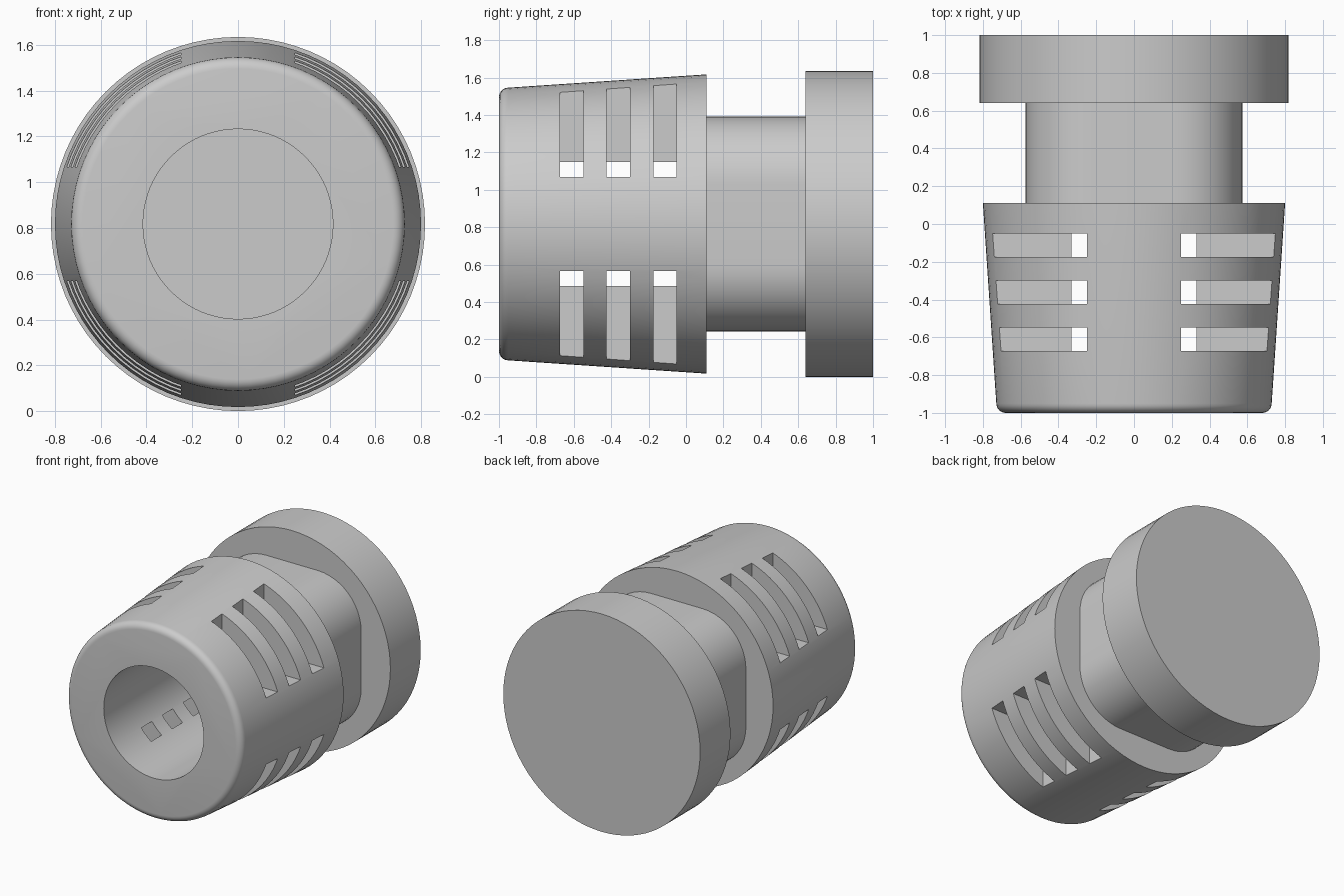
import bpy, bmesh
from math import sin, cos, pi, radians

if "Cube" in bpy.data.objects:
    bpy.data.objects.remove(bpy.data.objects["Cube"])

CZ = 0.8175   # height of the part's axis
SEG = 80


def circle(r):
    return [(r * cos(2 * pi * i / SEG), r * sin(2 * pi * i / SEG)) for i in range(SEG)]


def rounded_square(half, r, steps=12):
    pts = []
    for q in range(4):
        mid = pi / 4 + q * pi / 2
        cx = (half - r) * (1 if cos(mid) > 0 else -1)
        cz = (half - r) * (1 if sin(mid) > 0 else -1)
        for s in range(steps + 1):
            a = q * pi / 2 + s / steps * pi / 2
            pts.append((cx + r * cos(a), cz + r * sin(a)))
    return pts


def finish(name, bm):
    bmesh.ops.recalc_face_normals(bm, faces=bm.faces)
    me = bpy.data.meshes.new(name)
    bm.to_mesh(me)
    bm.free()
    ob = bpy.data.objects.new(name, me)
    bpy.context.collection.objects.link(ob)
    return ob


def loft(name, sections):
    """Skin a solid through (y, outline) sections along the axis."""
    bm = bmesh.new()
    rings = [[bm.verts.new((x, y, CZ + z)) for x, z in pts] for y, pts in sections]
    n = len(rings[0])
    for a, b in zip(rings, rings[1:]):
        for i in range(n):
            j = (i + 1) % n
            bm.faces.new((a[i], a[j], b[j], b[i]))
    bm.faces.new(rings[0])
    bm.faces.new(rings[-1])
    return finish(name, bm)


def boolean(target, tool, op):
    tool.hide_render = True
    mod = target.modifiers.new(op.lower(), 'BOOLEAN')
    mod.operation, mod.object, mod.solver = op, tool, 'EXACT'
    bpy.context.view_layer.objects.active = target
    bpy.ops.object.modifier_apply(modifier=mod.name)
    bpy.data.objects.remove(tool)


# Tapered sleeve with a rounded front rim
F = 0.05
rim = [(-1 + F - F * sin(t), 0.729 - F + F * cos(t))
       for t in [pi / 2 * k / 6 for k in range(6, -1, -1)]]
body = loft("plug_body", [(y, circle(r)) for y, r in rim + [(0.11, 0.80)]])

# Rounded-square neck, sunk into both neighbours
square = rounded_square(0.575, 0.36)
boolean(body, loft("neck", [(-0.02, square), (0.8, square)]), 'UNION')

# Rear flange disc
boolean(body, loft("flange", [(0.64, circle(CZ)), (1.0, circle(CZ))]), 'UNION')

# Blind bore from the front
boolean(body, loft("bore", [(-1.2, circle(0.415)), (0.62, circle(0.415))]), 'DIFFERENCE')

# Three slots in each of the four quadrants, opening into the bore
bm = bmesh.new()
for y in (-0.61, -0.362, -0.112):
    for sx in (-1, 1):
        for sz in (-1, 1):
            box = bmesh.ops.create_cube(bm, size=1)["verts"]
            bmesh.ops.scale(bm, verts=box, vec=(0.75, 0.125, 0.75))
            bmesh.ops.translate(bm, verts=box, vec=(sx * 0.625, y, CZ + sz * 0.625))
boolean(body, finish("slots", bm), 'DIFFERENCE')

bpy.ops.object.select_all(action='DESELECT')
body.select_set(True)
bpy.context.view_layer.objects.active = body
bpy.ops.object.shade_smooth_by_angle(angle=radians(30))
